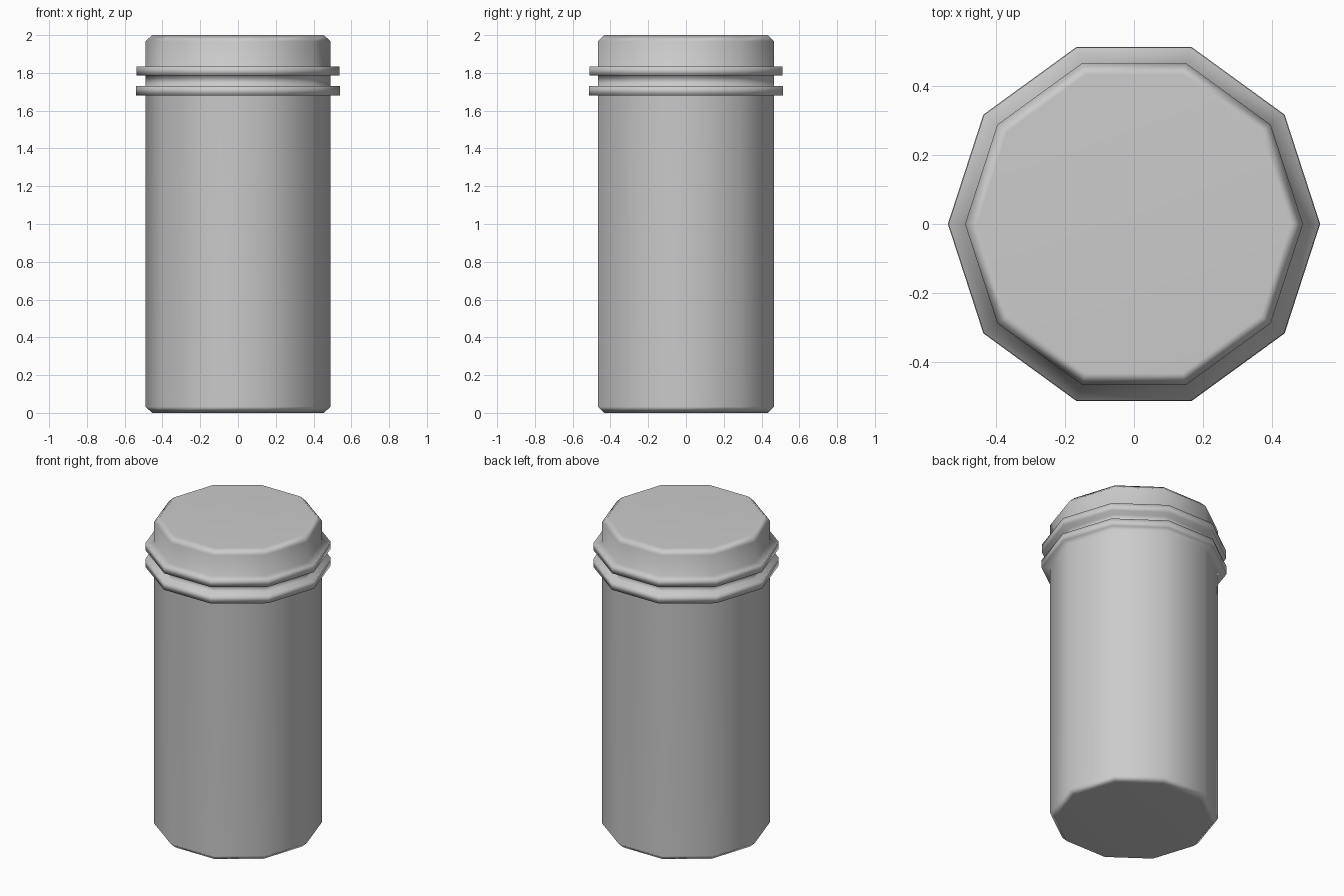
import bpy, bmesh
from math import cos, sin, pi

if "Cube" in bpy.data.objects:
    bpy.data.objects.remove(bpy.data.objects["Cube"])

SIDES = 10
BODY, RING = 0.49, 0.54

# Profile (radius, height): chamfered base, two raised rings, chamfered top
profile = [(BODY - 0.035, 0.0), (BODY, 0.033)]
for low, high, r in ((1.68, 1.73, RING), (1.785, 1.835, RING - 0.002)):
    profile += [(BODY, low), (r, low), (r, high), (BODY, high)]
profile += [(BODY, 1.967), (BODY - 0.035, 2.0)]

# Ten-sided canister turned from the profile
bm = bmesh.new()
loops = [[bm.verts.new((r * cos(2 * pi * i / SIDES), r * sin(2 * pi * i / SIDES), z))
          for i in range(SIDES)] for r, z in profile]
for a, b in zip(loops, loops[1:]):
    for i in range(SIDES):
        j = (i + 1) % SIDES
        bm.faces.new((a[i], a[j], b[j], b[i]))

# Flat end caps
bm.faces.new(loops[0][::-1])
bm.faces.new(loops[-1])
for f in bm.faces:
    f.smooth = True

mesh = bpy.data.meshes.new("ringed_canister")
bm.to_mesh(mesh)
bm.free()
canister = bpy.data.objects.new("ringed_canister", mesh)
bpy.context.collection.objects.link(canister)

# Even shading on the large flat faces
weighted = canister.modifiers.new("weighted_normals", 'WEIGHTED_NORMAL')
weighted.weight = 50
